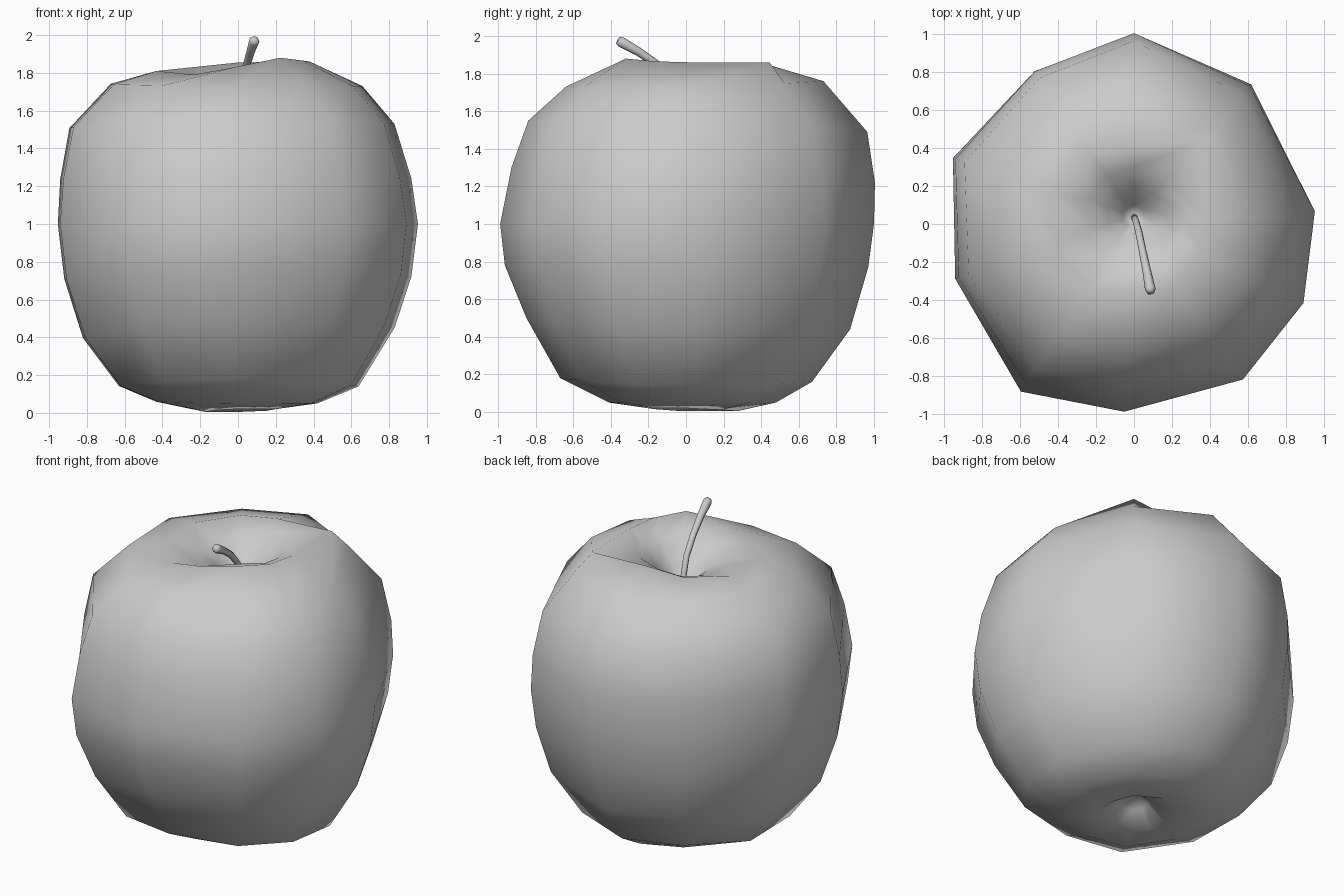
import bpy, bmesh
from math import sin, cos, radians
from mathutils import Vector

if "Cube" in bpy.data.objects:
    bpy.data.objects.remove(bpy.data.objects["Cube"])

# Corner columns of the body: angle, widest radius, rim radius, rim height
COLUMNS = [
    (90, 1.00, .41, 1.855), (50, .96, .58, 1.86), (4, .955, .38, 1.86),
    (-25, .985, .38, 1.865), (-55, 1.00, .39, 1.88), (-93, .99, .36, 1.83),
    (-124, 1.065, .42, 1.79), (-163, .985, .45, 1.81), (160, 1.015, .46, 1.81),
    (123, .96, .44, 1.83)]

# Side rings: (radius, height) seen towards right, back, left, front
RINGS = [
    ((.66, 1.73), (.72, 1.76), (.67, 1.74), (.64, 1.73)),
    ((.83, 1.53), (.95, 1.49), (.89, 1.51), (.84, 1.55)),
    ((.92, 1.24), (.99, 1.22), (.94, 1.24), (.93, 1.30)),
    ((.955, 1.0), (.985, 1.0), (.955, 1.0), (.99, 1.0)),
    ((.92, .72), (.955, .77), (.92, .70), (.965, .78)),
    ((.83, .45), (.86, .44), (.82, .39), (.85, .50)),
    ((.64, .14), (.66, .16), (.63, .14), (.67, .18)),
    ((.42, .05), (.47, .05), (.43, .06), (.41, .05)),
    ((.20, .02), (.27, .005), (.16, .005), (.20, .02))]


def blend(ring, a):
    """Blend the four side profiles for direction a."""
    c, s = cos(a), sin(a)
    e, f = ring[0 if c > 0 else 2], ring[1 if s > 0 else 3]
    return [e[i] * c * c + f[i] * s * s for i in (0, 1)]


def column(angle, radius, rim_r, rim_z):
    """Points from the stem pit over the rim and down to the underside pit."""
    a = radians(angle)
    scale = radius / blend(RINGS[3], a)[0]
    pts = [(.06, 1.58), (.15, 1.70), (.26, rim_z - .06), (rim_r, rim_z)]
    for ring in RINGS:
        r, z = blend(ring, a)
        pts.append((r * scale, z))
    pts.append((.09, .10))
    n = len(pts)
    out = []
    for i, (r, z) in enumerate(pts):
        shift = .04 if i < 3 else 0
        out.append((r * cos(a), r * sin(a) + shift, z))
    return out


def link_mesh(name, bm):
    bmesh.ops.recalc_face_normals(bm, faces=bm.faces)
    for f in bm.faces:
        f.smooth = True
    me = bpy.data.meshes.new(name)
    bm.to_mesh(me)
    bm.free()
    ob = bpy.data.objects.new(name, me)
    bpy.context.collection.objects.link(ob)
    return ob


# Apple body
bm = bmesh.new()
cols = [[bm.verts.new(p) for p in column(*c)] for c in COLUMNS]
top, bottom = bm.verts.new((0, .04, 1.52)), bm.verts.new((0, .02, .16))
for a, b in zip(cols, cols[1:] + cols[:1]):
    bm.faces.new((top, a[0], b[0]))
    bm.faces.new((bottom, b[-1], a[-1]))
    for i in range(len(a) - 1):
        bm.faces.new((a[i], a[i + 1], b[i + 1], b[i]))
link_mesh("apple_body", bm)

# Stem: tapered tube along a bent path
PATH = [((0, .04, 1.50), .018), ((.01, .015, 1.62), .018), ((.025, -.04, 1.74), .019),
        ((.045, -.14, 1.84), .020), ((.068, -.25, 1.915), .023),
        ((.086, -.345, 1.968), .028), ((.089, -.362, 1.977), .020)]
bm = bmesh.new()
SIDES = 8
pts = [Vector(p) for p, _ in PATH]
loops = []
for i, (p, r) in enumerate(PATH):
    d = (pts[min(i + 1, len(pts) - 1)] - pts[max(i - 1, 0)]).normalized()
    u = d.cross(Vector((1, 0, 0))).normalized()
    v = d.cross(u)
    loops.append([bm.verts.new(pts[i] + r * (u * cos(t) + v * sin(t)))
                  for t in (radians(360 * k / SIDES) for k in range(SIDES))])
for a, b in zip(loops, loops[1:]):
    for k in range(SIDES):
        j = (k + 1) % SIDES
        bm.faces.new((a[k], a[j], b[j], b[k]))
bm.faces.new(loops[0])
bm.faces.new(loops[-1])
link_mesh("stem", bm)
